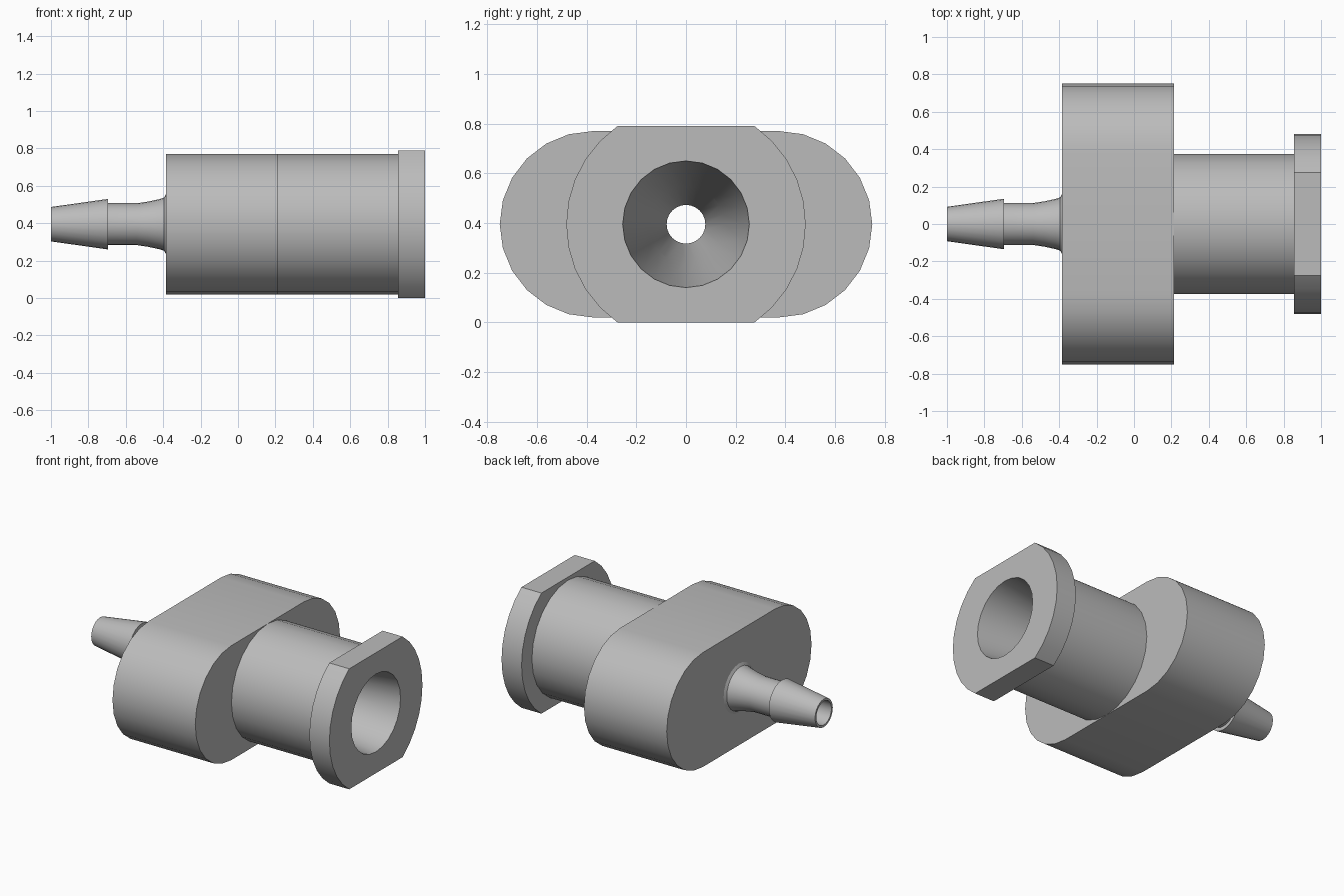
import bpy
import bmesh
from math import sin, cos, asin, pi, radians

if "Cube" in bpy.data.objects:
    bpy.data.objects.remove(bpy.data.objects["Cube"])

AXIS_Z = 0.395

grey = bpy.data.materials.new("plain grey")
grey.use_nodes = True
colour = (0.5, 0.5, 0.5, 1)
grey.diffuse_color = colour
grey.node_tree.nodes["Principled BSDF"].inputs["Base Color"].default_value = colour


def loft(name, rings):
    """Solid through rings of (x, y, z) points, capped at both ends."""
    bm = bmesh.new()
    loops = [[bm.verts.new(p) for p in ring] for ring in rings]
    for a, b in zip(loops, loops[1:]):
        for i in range(len(a)):
            j = (i + 1) % len(a)
            bm.faces.new((a[i], a[j], b[j], b[i]))
    bm.faces.new(loops[0])
    bm.faces.new(loops[-1])
    bmesh.ops.recalc_face_normals(bm, faces=bm.faces)
    mesh = bpy.data.meshes.new(name)
    bm.to_mesh(mesh)
    bm.free()
    mesh.materials.append(grey)
    obj = bpy.data.objects.new(name, mesh)
    obj.location.z = AXIS_Z
    bpy.context.collection.objects.link(obj)
    return obj


def lathe(name, profile, sides=24):
    """Turn a list of (x, radius) around the long axis."""
    turn = [2 * pi * i / sides for i in range(sides)]
    return loft(name, [[(x, r * cos(t), r * sin(t)) for t in turn] for x, r in profile])


def two_arcs(name, x0, x1, offset, radius, half_angle, steps):
    """Prism with a rounded left and right side and flat top and bottom."""
    outline = []
    for side, start in ((1, 0), (-1, pi)):
        for i in range(steps + 1):
            t = start + half_angle * (2 * i / steps - 1)
            outline.append((side * offset + radius * cos(t), radius * sin(t)))
    return loft(name, [[(x, y, z) for y, z in outline] for x in (x0, x1)])


# Outer parts
parts = [
    two_arcs("grip_body", -0.385, 0.215, 0.375, 0.375, pi / 2, 12),
    lathe("barrel", [(0.215, 0.375), (0.855, 0.375)]),
    two_arcs("lock_flange", 0.855, 1.0, 0, 0.482, asin(AXIS_Z / 0.482), 10),
    lathe("hose_barb", [(-1.0, 0.092), (-0.695, 0.135), (-0.695, 0.112), (-0.54, 0.112),
                        (-0.48, 0.121), (-0.42, 0.134), (-0.395, 0.142), (-0.385, 0.16)]),
]

# Tapered socket running into the narrow hose passage
bore = lathe("bore_cutter", [(-1.1, 0.078), (-0.385, 0.078), (1.0, 0.255), (1.1, 0.268)])
bore.hide_render = True

for part in parts:
    bpy.ops.object.select_all(action='DESELECT')
    part.select_set(True)
    bpy.context.view_layer.objects.active = part
    cut = part.modifiers.new("bore", 'BOOLEAN')
    cut.operation = 'DIFFERENCE'
    cut.solver = 'EXACT'
    cut.object = bore
    bpy.ops.object.modifier_apply(modifier=cut.name)
    bpy.ops.object.shade_smooth_by_angle(angle=radians(30))

bpy.data.objects.remove(bore)
